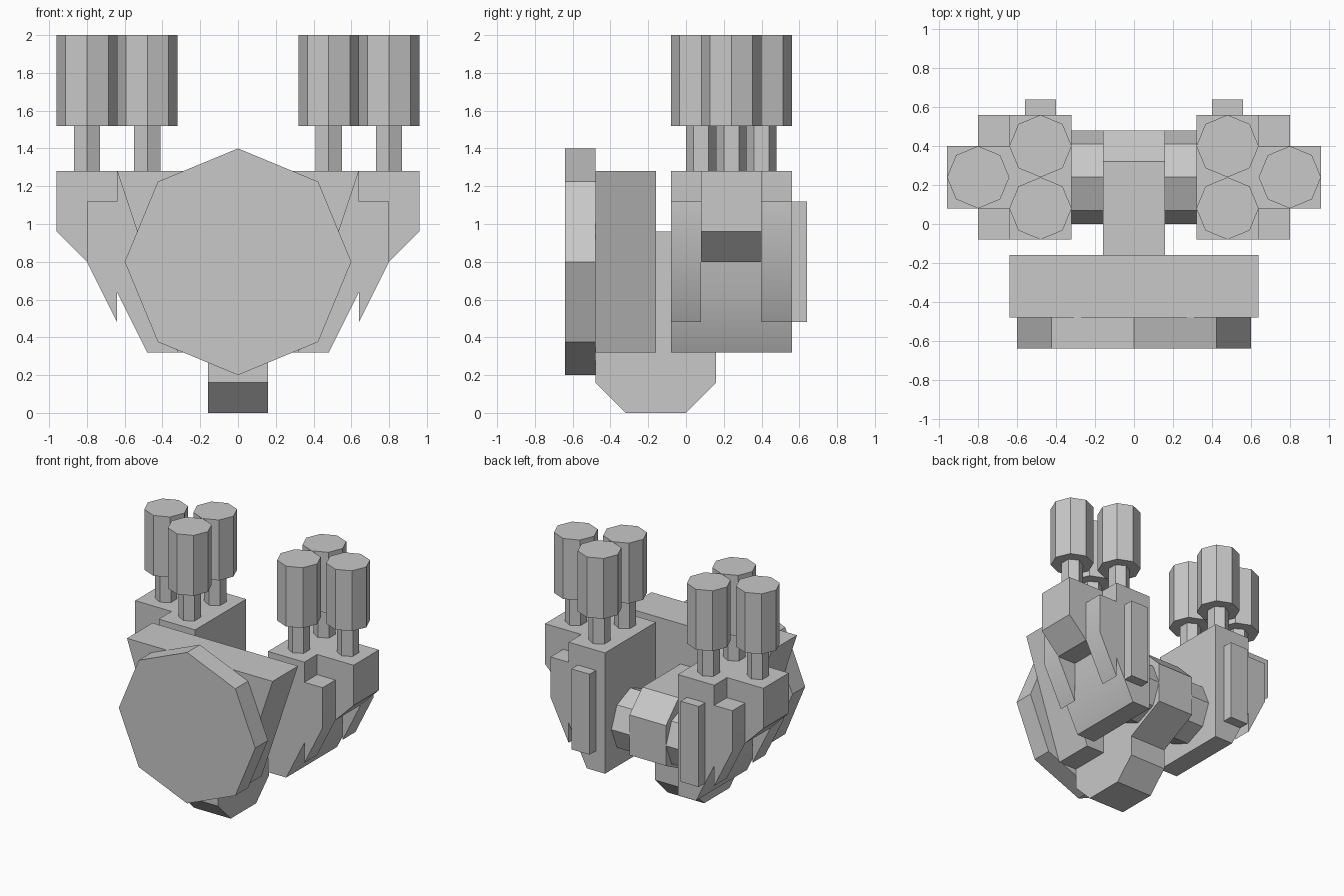
import bpy, bmesh, math
from mathutils import Matrix, Vector

cube = bpy.data.objects.get("Cube")
if cube:
    bpy.data.objects.remove(cube, do_unlink=True)

grey = bpy.data.materials.new("plain_grey")
grey.use_nodes = True
grey.diffuse_color = (0.58, 0.58, 0.58, 1)
grey.node_tree.nodes["Principled BSDF"].inputs["Base Color"].default_value = grey.diffuse_color


def finish(name, bm, mirror=False):
    """Turn a bmesh into a shaded object, mirrored across x when asked."""
    bmesh.ops.recalc_face_normals(bm, faces=bm.faces)
    mesh = bpy.data.meshes.new(name)
    bm.to_mesh(mesh)
    bm.free()
    mesh.materials.append(grey)
    obj = bpy.data.objects.new(name, mesh)
    bpy.context.collection.objects.link(obj)
    if mirror:
        obj.modifiers.new("Mirror", 'MIRROR')
    bpy.ops.object.select_all(action='DESELECT')
    obj.select_set(True)
    bpy.context.view_layer.objects.active = obj
    bpy.ops.object.shade_smooth_by_angle(angle=math.radians(30))
    return obj


def prism(name, profile, axis, lo, hi, mirror=False):
    """Extrude a profile of (horizontal, z) points along x or y."""
    bm = bmesh.new()
    if axis == 'X':
        verts = [bm.verts.new((lo, h, z)) for h, z in profile]
        step = Vector((hi - lo, 0, 0))
    else:
        verts = [bm.verts.new((h, lo, z)) for h, z in profile]
        step = Vector((0, hi - lo, 0))
    face = bm.faces.new(verts)
    geom = bmesh.ops.extrude_face_region(bm, geom=[face], use_keep_orig=True)["geom"]
    moved = [g for g in geom if isinstance(g, bmesh.types.BMVert)]
    bmesh.ops.translate(bm, vec=step, verts=moved)
    return finish(name, bm, mirror)


def cylinder(name, sides, radius, length, centre, turn=None, mirror=False):
    """Low-sided cylinder with a corner on +y, optionally turned onto an axis."""
    bm = bmesh.new()
    bmesh.ops.create_cone(bm, cap_ends=True, segments=sides, radius1=radius,
                          radius2=radius, depth=length,
                          matrix=Matrix.Rotation(math.pi / 2, 4, 'Z'))
    # A six-sided ring needs its corner placed on y, an eight-sided one has it already
    first = min(math.hypot(v.co.x, v.co.y - radius) for v in bm.verts)
    if first > radius * 0.1:
        bm.transform(Matrix.Rotation(math.pi / sides, 4, 'Z'))
    if turn:
        bm.transform(Matrix.Rotation(math.pi / 2, 4, turn))
    bm.transform(Matrix.Translation(centre))
    return finish(name, bm, mirror)


def box_profile(a, b, low, high):
    return [(a, low), (b, low), (b, high), (a, high)]


# Front shield and the tapered block behind it
cylinder("front_shield", 8, 0.6, 0.16, (0, -0.56, 0.8), turn='X')
prism("shield_block", [(-0.64, 1.28), (0.64, 1.28), (0.32, 0.32), (-0.32, 0.32)],
      'Y', -0.48, -0.16)

# Central arm with its lower hook
prism("central_arm", [(-0.48, 0.16), (-0.32, 0), (0, 0), (0.16, 0.16), (0.16, 0.32),
                      (0.48, 0.48), (0.48, 0.8), (0.32, 0.96), (-0.16, 0.96),
                      (-0.16, 1.28), (-0.32, 1.28), (-0.48, 0.96)],
      'X', -0.16, 0.16)

# Axle joining both side housings
cylinder("axle", 8, 0.24, 0.68, (0, 0.24, 0.64), turn='Y')

# Side housings
prism("side_housing", [(0.32, 1.28), (0.64, 1.28), (0.64, 0.64), (0.48, 0.32), (0.32, 0.32)],
      'Y', -0.08, 0.56, mirror=True)
prism("outer_bulge", [(0.6, 1.28), (0.96, 1.28), (0.96, 0.96), (0.8, 0.8), (0.6, 0.8)],
      'Y', 0.08, 0.4, mirror=True)
for label, y in (("front", -0.08), ("back", 0.4)):
    prism(label + "_fin", [(0.64, 1.12), (0.8, 1.12), (0.8, 0.8), (0.64, 0.48)],
          'Y', y, y + 0.16, mirror=True)
prism("back_rib", box_profile(0.4, 0.56, 0.48, 1.12), 'Y', 0.55, 0.64, mirror=True)

# Three barrels on each housing
for label, x, y in (("front", 0.48, 0.08), ("back", 0.48, 0.4), ("outer", 0.8, 0.24)):
    cylinder(label + "_barrel_stem", 6, 0.08, 0.26, (x, y, 1.4), mirror=True)
    cylinder(label + "_barrel", 8, 0.16, 0.48, (x, y, 1.76), mirror=True)
